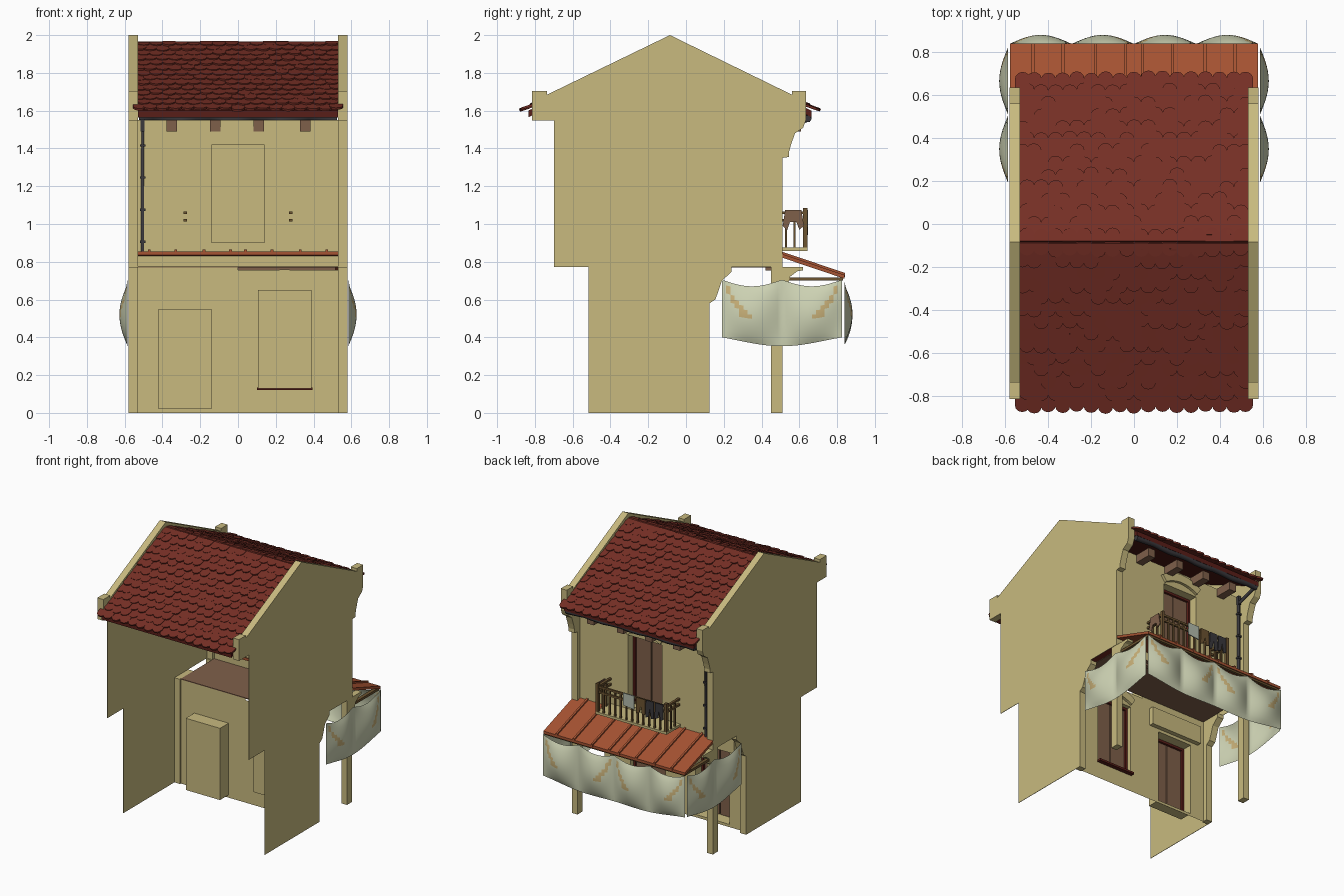
import bpy, bmesh, math, random
from mathutils import Vector

if "Cube" in bpy.data.objects:
    bpy.data.objects.remove(bpy.data.objects["Cube"])
random.seed(4)


def mat(name, hexcol):
    m = bpy.data.materials.new(name)
    c = [int(hexcol[i:i + 2], 16) / 255 for i in (0, 2, 4)]
    m.diffuse_color = [v / 12.92 if v < .04 else ((v + .055) / 1.055) ** 2.4 for v in c] + [1]
    m.use_nodes = True
    m.node_tree.nodes["Principled BSDF"].inputs["Base Color"].default_value = m.diffuse_color
    return m


WALL = mat("sand plaster", "c8ba7f")
TILE = mat("red roof tile", "762f25")
DRED = mat("dark red", "591e18")
AWN = mat("terracotta sheet", "a65332")
WOOD = mat("brown wood", "7f604a")
DARK = mat("dark metal", "3a383c")
CLOTH = mat("pale canvas", "ced3b4")
PATCH = mat("tan patch", "c8b078")
RAIL = mat("rail wood", "6c5330")
PALE = mat("pale laundry", "b3bcae")


def finish(name, bm, *mats, recalc=True):
    if recalc:
        bmesh.ops.recalc_face_normals(bm, faces=bm.faces[:])
    me = bpy.data.meshes.new(name)
    bm.to_mesh(me)
    bm.free()
    for m in mats:
        me.materials.append(m)
    ob = bpy.data.objects.new(name, me)
    bpy.context.collection.objects.link(ob)
    return ob


def add_prism(bm, pts, a0, a1, axis='x'):
    """Extrude a 2D outline along x (points are y,z) or y (points are x,z)."""
    place = (lambda p, a: (a, p[0], p[1])) if axis == 'x' else (lambda p, a: (p[0], a, p[1]))
    lo = [bm.verts.new(place(p, a0)) for p in pts]
    hi = [bm.verts.new(place(p, a1)) for p in pts]
    bm.faces.new(lo)
    bm.faces.new(hi[::-1])
    for i in range(len(pts)):
        j = (i + 1) % len(pts)
        bm.faces.new((lo[i], hi[i], hi[j], lo[j]))


def prisms(name, pts, spans, m, axis='x'):
    bm = bmesh.new()
    for a0, a1 in spans:
        add_prism(bm, pts, a0, a1, axis)
    return finish(name, bm, m)


def boxes(name, m, *dims):
    bm = bmesh.new()
    for x0, x1, y0, y1, z0, z1 in dims:
        add_prism(bm, [(y0, z0), (y1, z0), (y1, z1), (y0, z1)], x0, x1)
    return finish(name, bm, m)


def tube(name, pts, r, m):
    cu = bpy.data.curves.new(name, 'CURVE')
    cu.dimensions, cu.bevel_depth, cu.bevel_resolution, cu.use_fill_caps = '3D', r, 1, True
    sp = cu.splines.new('POLY')
    sp.points.add(len(pts) - 1)
    for p, q in zip(sp.points, pts):
        p.co = (*q, 1)
    tmp = bpy.data.objects.new(name, cu)
    bpy.context.collection.objects.link(tmp)
    me = bpy.data.meshes.new_from_object(tmp.evaluated_get(bpy.context.evaluated_depsgraph_get()))
    bpy.data.objects.remove(tmp)
    me.materials.clear()
    me.materials.append(m)
    bpy.context.collection.objects.link(bpy.data.objects.new(name, me))


# Side walls: thin sheets, with thick parapets, pilasters and corbels along the inside
SIDES = [(-.576, -.53), (.53, .576)]
low_corbel = [(.125, .58), (.155, .6), (.17, .64), (.19, .7), (.24, .745), (.24, .773)]
top_corbel = [(.51, 1.35), (.545, 1.355), (.545, 1.38), (.556, 1.42), (.577, 1.48), (.62, 1.51), (.635, 1.55)]
gable = [(.635, 1.705), (.56, 1.705), (.56, 1.685), (-.085, 2), (-.735, 1.685), (-.735, 1.705),
         (-.815, 1.705), (-.815, 1.548)]
outline = ([(-.515, 0), (.125, 0)] + low_corbel + [(.51, .773)] + top_corbel + gable
           + [(-.7, 1.548), (-.7, .773), (-.515, .773)])
prisms("side_walls", outline, [(-.579, -.576), (.576, .579)], WALL)
prisms("gable_parapets", [(.635, 1.55)] + gable, SIDES, WALL)
prisms("upper_pilasters", [(.46, .773), (.51, .773)] + top_corbel + [(.46, 1.55)], SIDES, WALL)
prisms("lower_pilasters", [(.08, 0), (.125, 0)] + low_corbel + [(.08, .773)], SIDES, WALL)
prisms("porch_posts", [(.45, 0), (.51, 0), (.51, .66), (.54, .68), (.55, .72), (.59, .75),
                       (.62, .755), (.62, .773), (.45, .773)], SIDES, WALL)


# Facades: a wall sheet with one opening and a recessed box behind it
def facade(name, y, depth, outer, hole):
    bm = bmesh.new()

    def ring(r, yy):
        x0, x1, z0, z1 = r
        return [bm.verts.new((a, yy, b)) for a, b in ((x0, z0), (x0, z1), (x1, z1), (x1, z0))]
    rings = [ring(outer, y), ring(hole, y), ring(hole, y - depth)]
    for a, b in zip(rings, rings[1:]):
        for i in range(4):
            j = (i + 1) % 4
            bm.faces.new((a[i], a[j], b[j], b[i]))
    bm.faces.new(rings[2])
    finish(name, bm, WALL)
    # door leaves set into the recess
    x0, x1, z0, z1 = hole
    yb, xm = y - depth, (x0 + x1) / 2
    boxes(name + "_door", WOOD, (x0 + .005, xm - .004, yb + .002, yb + .014, z0 + .005, z1 - .005),
          (xm + .004, x1 - .005, yb + .002, yb + .014, z0 + .005, z1 - .005))
    f = .018
    boxes(name + "_door_frame", DRED, (x0 + .001, x0 + f, yb + .01, yb + .03, z0 + .001, z1 - .001),
          (x1 - f, x1 - .001, yb + .01, yb + .03, z0 + .001, z1 - .001),
          (x0 + f, x1 - f, yb + .01, yb + .03, z1 - f, z1 - .001))


def arch(name, cx, y, z):
    t = [-1 + i / 4 for i in range(9)]
    pts = [(cx + .165 * a, z + .05 + .055 * (1 - a * a)) for a in t]
    pts += [(cx + .135 * a, z + .005 + .04 * (1 - a * a)) for a in reversed(t)]
    prisms(name, pts, [(y - .003, y + .02)], WALL, 'y')


facade("upper_facade", .48, .09, (-.576, .576, .773, 1.55), (-.14, .14, .9, 1.42))
facade("lower_left_facade", .09, .1, (-.576, 0, 0, .773), (-.42, -.14, .02, .55))
facade("lower_right_facade", .09, .06, (0, .576, 0, .757), (.105, .39, .13, .65))
arch("upper_arch", 0, .48, 1.425)
arch("lower_arch", .245, .09, .655)
boxes("door_header", WALL, (-.48, -.06, .092, .125, .57, .7))
boxes("window_sill", DRED, (.1, .395, .06, .12, .12, .135))
boxes("porch_ceiling", WOOD, (-.53, .53, .088, .478, .769, .775))
boxes("porch_beam", WOOD, (0, .515, .42, .45, .753, .769))

# Roof: slab and overlapping scalloped tiles
RY, RZ, RUN, DROP = -.085, 1.955, .785, .365
prisms("roof_slab", [(RY - .75, 1.565), (RY, 1.915), (RY + .75, 1.565), (RY + .75, 1.6),
                     (RY, 1.95), (RY - .75, 1.6)], [(-.53, .53)], DRED)
bm = bmesh.new()
L, ROWS, W = math.hypot(RUN, DROP), 14, .0665
shape = [(-.06, -.035), (-.06, .035)] + [(.034 * math.sin(a), .035 * math.cos(a))
                                         for a in [i * math.pi / 6 for i in range(7)]]
for s in (-1, 1):
    down = Vector((0, s * RUN / L, -DROP / L))
    up = Vector((0, s * DROP / L, RUN / L))
    for r in range(ROWS):
        n = 17 if r % 2 else 16
        for c in range(n):
            x = (c - (n - 1) / 2) * W
            if abs(x) > .53:
                x = math.copysign(.52, x)
            d = (r + 1) * L / ROWS - .034 + random.uniform(-.006, .006)
            h = random.uniform(.004, .01)
            o = Vector((x, RY, RZ)) + down * d
            tw = random.uniform(-.05, .05)
            lo = []
            hi = []
            for a, b in shape:
                p = o + down * max(a + tw * b, -d) + Vector((b, 0, 0)) + up * (h + .1 * a)
                lo.append(bm.verts.new(p))
                hi.append(bm.verts.new(p + up * .012))
            bm.faces.new(lo)
            bm.faces.new(hi[::-1])
            for i in range(len(lo)):
                j = (i + 1) % len(lo)
                bm.faces.new((lo[i], hi[i], hi[j], lo[j]))
finish("roof_tiles", bm, TILE)

# Eave joists, gutter and downpipe
boxes("eave_joists", WOOD, *[(x - .028, x + .028, .47, .61, 1.49, 1.55) for x in (-.35, -.12, .11, .355)])
tube("gutter", [(-.525 + .075 * i, .645, 1.562 + .005 * math.sin(i * 1.7)) for i in range(15)], .02, DARK)
tube("downpipe", [(-.505, .64, 1.55), (-.505, .6, 1.535), (-.505, .487, 1.5), (-.505, .487, .835)], .012, DARK)
boxes("downpipe_rings", DARK, (-.515, -.495, .475, .5, 1.49, 1.555),
      *[(-.52, -.49, .472, .502, z, z + .012) for z in (.9, 1.07, 1.24, 1.41)])

# Awning with ribs and supports
prisms("awning", [(.47, .855), (.84, .73), (.84, .71), (.47, .835)], [(-.578, .578)], AWN)
prisms("awning_ribs", [(.47, .866), (.842, .741), (.842, .72), (.47, .845)],
       [(x - .007, x + .007) for x in (-.47, -.33, -.18, -.04, .04, .18, .33, .47)], AWN)
boxes("awning_supports", RAIL, (-.57, -.545, .51, .83, .7, .718), (.545, .57, .51, .83, .7, .718),
      (-.57, .57, .81, .83, .7, .718))


# Hanging canvas, billowing between its fixing points, with tan patches
def drape(name, start, end, out, swags):
    bm = bmesh.new()
    nu, nv = swags * 14, 14
    a, b, o = Vector(start), Vector(end), Vector(out)
    g = []
    for i in range(nu + 1):
        u = i / nu
        sw = abs(math.sin(math.pi * swags * u))
        big = math.sin(math.pi * swags / 2 * u) ** 2
        row = []
        for k in range(nv + 1):
            v = k / nv
            top = .705 - .035 * sw
            bot = .4 - .035 * math.sin(math.pi * u) - .012 * big
            p = a.lerp(b, u) + o * (.042 * sw * math.sin(math.pi * v) ** .8 + .004)
            row.append(bm.verts.new((p.x, p.y, top + (bot - top) * v)))
        g.append(row)
    for i in range(nu):
        for k in range(nv):
            f = bm.faces.new((g[i][k], g[i + 1][k], g[i + 1][k + 1], g[i][k + 1]))
            f.smooth = True
            q = (i + .5) / 28 % 1
            q = min(q, 1 - q) * 28
            v = k + .5
            f.material_index = int(1 < v < 8 and abs(q - .75 * v) < .3 + .13 * v)
    finish(name, bm, CLOTH, PATCH)


drape("front_canvas", (-.58, .835, 0), (.58, .835, 0), (0, 1, 0), 4)
drape("right_canvas", (.582, .19, 0), (.582, .825, 0), (1, 0, 0), 2)
drape("left_canvas", (-.582, .19, 0), (-.582, .825, 0), (-1, 0, 0), 2)

# Balcony slab, posts, rails and balusters
boxes("balcony_slab", WALL, (-.29, .29, .48, .642, .858, .876))
bars = []
for z in (1.02, 1.06):
    bars += [(-.29, .29, .622, .636, z - .007, z + .007)]
    bars += [(s * .28 - .009, s * .28 + .009, .472, .64, z - .007, z + .007) for s in (-1, 1)]
for i in range(13):
    x = -.276 + i * .046
    bars.append((x - .006, x + .006, .623, .635, .876, 1.06))
for s in (-1, 1):
    bars += [(s * .28 - .006, s * .28 + .006, y - .006, y + .006, .876, 1.06) for y in (.53, .575)]
    bars.append((s * .28 - .01, s * .28 + .01, .62, .642, .876, 1.085))
boxes("balcony_railing", RAIL, *bars)


# Laundry draped over the rails
def garment(name, cx, top, w, h, m):
    pts = [(cx - w, top), (cx + w, top), (cx + w * 1.1, top - h), (cx + w * .3, top - h * .9),
           (cx, top - h * .45), (cx - w * .35, top - h), (cx - w, top - h * .93)]
    return pts, m


for i, (cx, w, h, m) in enumerate([(.02, .045, .08, PALE), (-.08, .035, .12, RAIL), (-.155, .032, .13, DARK),
                                   (-.23, .032, .12, DARK)]):
    pts, m = garment("", cx, 1.072, w, h, m)
    if m is PALE:
        pts = [(cx - w, 1.075), (cx + w, 1.075), (cx + w, .985), (cx - w, .975)]
    prisms("laundry_%d" % (i + 1), pts, [(.638, .645)], m, 'y')
prisms("laundry_side", [(.525, 1.075), (.61, 1.075), (.625, .99), (.6, .97), (.585, 1.01), (.55, 1.01),
                        (.535, .965), (.512, .99)], [(.291, .298)], WOOD)
